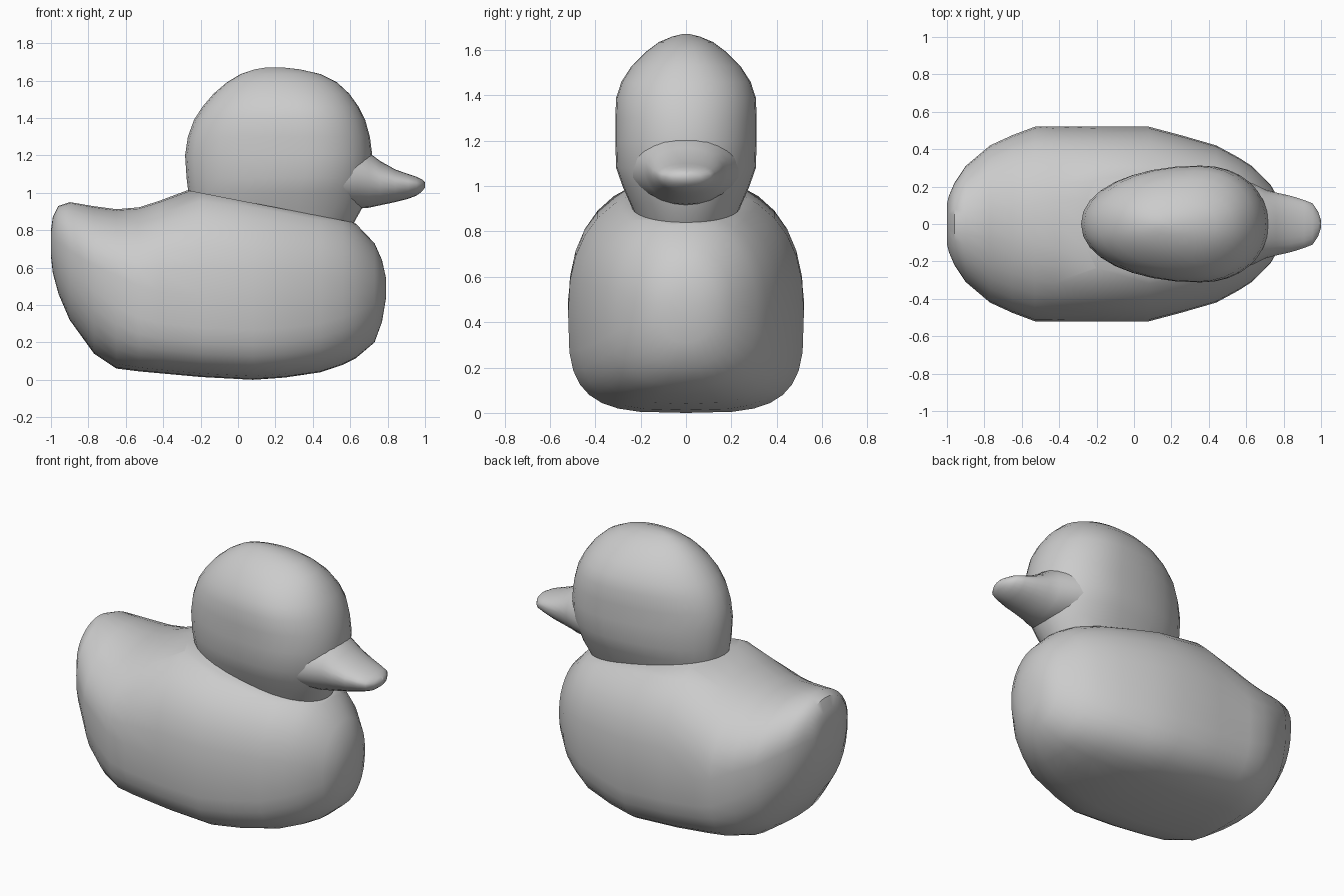
import bpy, bmesh, math
from mathutils import Vector

SLOPE = Vector((0.195, 0, 1)).normalized()   # tilted plane where neck meets body


def curve(a, n):
    """Superellipse point at angle a with exponent n."""
    c, s = math.cos(a), math.sin(a)
    return (math.copysign(abs(c) ** (2 / n), c), math.copysign(abs(s) ** (2 / n), s))


def loft(name, rings, cut=None, keep_below=True):
    bm = bmesh.new()
    loops = [[bm.verts.new(p) for p in ring] for ring in rings]
    n = len(loops[0])
    for a, b in zip(loops, loops[1:]):
        for i in range(n):
            j = (i + 1) % n
            bm.faces.new((a[i], a[j], b[j], b[i]))
    bm.faces.new(loops[0])
    bm.faces.new(loops[-1])
    if cut:
        geom = bm.verts[:] + bm.edges[:] + bm.faces[:]
        bmesh.ops.bisect_plane(bm, geom=geom, dist=1e-5, plane_co=cut, plane_no=SLOPE,
                               clear_outer=keep_below, clear_inner=not keep_below)
        bmesh.ops.holes_fill(bm, edges=[e for e in bm.edges if e.is_boundary], sides=0)
    bmesh.ops.recalc_face_normals(bm, faces=bm.faces[:])
    mesh = bpy.data.meshes.new(name)
    bm.to_mesh(mesh)
    bm.free()
    ob = bpy.data.objects.new(name, mesh)
    bpy.context.collection.objects.link(ob)
    bpy.ops.object.select_all(action='DESELECT')
    ob.select_set(True)
    bpy.context.view_layer.objects.active = ob
    bpy.ops.object.shade_smooth_by_angle(angle=math.radians(42))
    return ob


def ring_x(x, zb, zt, hw, zc, n_top, n_bot, sides=32):
    """Cross-section facing x: bottom, top, half width, height of widest point."""
    pts = []
    for i in range(sides):
        a = 2 * math.pi * i / sides
        top = math.sin(a) >= 0
        u, v = curve(a, n_top if top else n_bot)
        pts.append((x, hw * u, zc + v * ((zt - zc) if top else (zc - zb))))
    return pts


def ring_z(z, x0, x1, hw, xc, sides=32):
    """Egg-shaped level section: back, front, half width, widest x."""
    pts = []
    for i in range(sides):
        u, v = curve(2 * math.pi * i / sides, 2.1)
        pts.append((xc + u * ((x1 - xc) if u > 0 else (xc - x0)), hw * v, z))
    return pts


# Body with raised tail, cut flat under the head
body = [
    (-1.00, 0.66, 0.80, 0.11, 0.74, 2.0, 2.2),
    (-0.99, 0.57, 0.87, 0.15, 0.74, 2.0, 2.2),
    (-0.96, 0.46, 0.93, 0.22, 0.73, 2.0, 2.2),
    (-0.90, 0.32, 0.95, 0.31, 0.69, 1.9, 2.4),
    (-0.77, 0.14, 0.928, 0.42, 0.61, 1.9, 2.7),
    (-0.65, 0.06, 0.912, 0.475, 0.56, 2.0, 3.0),
    (-0.53, 0.045, 0.922, 0.52, 0.50, 2.1, 3.3),
    (-0.42, 0.035, 0.957, 0.52, 0.47, 2.3, 3.4),
    (-0.20, 0.015, 1.04, 0.52, 0.45, 2.4, 3.5),
    (0.08, 0.0, 1.00, 0.52, 0.44, 2.4, 3.5),
    (0.25, 0.012, 0.965, 0.475, 0.44, 2.4, 3.4),
    (0.44, 0.04, 0.92, 0.42, 0.44, 2.4, 3.1),
    (0.56, 0.08, 0.88, 0.355, 0.45, 2.3, 2.8),
    (0.63, 0.115, 0.835, 0.31, 0.46, 2.2, 2.6),
    (0.73, 0.20, 0.73, 0.21, 0.47, 2.1, 2.3),
    (0.77, 0.31, 0.64, 0.14, 0.48, 2.0, 2.0),
    (0.79, 0.43, 0.55, 0.06, 0.49, 2.0, 2.0),
]
loft("body", [ring_x(*s) for s in body], cut=(-0.2, 0, 1.0), keep_below=True)

# Head and neck, trimmed along the same slope
head = [
    (0.78, -0.20, 0.58, 0.19, 0.30),
    (0.84, -0.22, 0.62, 0.21, 0.31),
    (0.92, -0.25, 0.665, 0.245, 0.32),
    (1.00, -0.265, 0.69, 0.28, 0.33),
    (1.08, -0.275, 0.71, 0.308, 0.35),
    (1.20, -0.283, 0.718, 0.312, 0.36),
    (1.30, -0.268, 0.705, 0.312, 0.35),
    (1.39, -0.235, 0.68, 0.308, 0.34),
    (1.46, -0.19, 0.645, 0.285, 0.32),
    (1.53, -0.13, 0.595, 0.24, 0.29),
    (1.59, -0.06, 0.53, 0.18, 0.26),
    (1.635, 0.015, 0.44, 0.12, 0.24),
    (1.66, 0.09, 0.33, 0.06, 0.22),
    (1.67, 0.15, 0.24, 0.02, 0.20),
]
loft("head", [ring_z(*s) for s in head], cut=(-0.2, 0, 0.975), keep_below=False)

# Bill flaring into the face
bill = [
    (0.54, 0.92, 1.26, 0.25, 1.08),
    (0.64, 0.915, 1.24, 0.215, 1.08),
    (0.70, 0.92, 1.215, 0.185, 1.075),
    (0.76, 0.933, 1.17, 0.168, 1.065),
    (0.84, 0.95, 1.125, 0.15, 1.055),
    (0.91, 0.968, 1.10, 0.128, 1.05),
    (0.955, 0.985, 1.085, 0.11, 1.045),
    (0.985, 1.008, 1.07, 0.065, 1.04),
    (1.00, 1.028, 1.055, 0.02, 1.04),
]
loft("bill", [ring_x(*s, 2.0, 2.0, 24) for s in bill])
